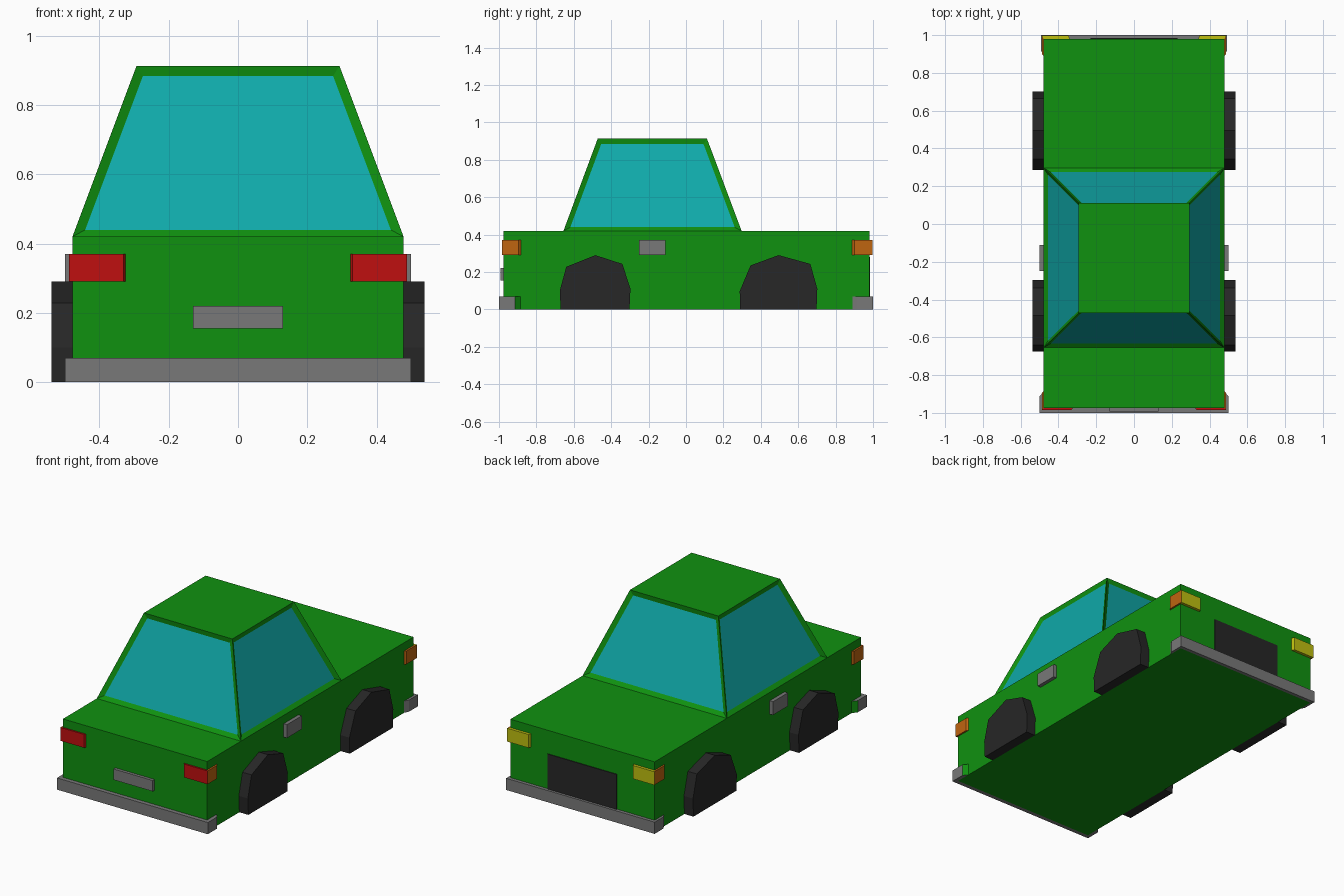
import bpy, bmesh

if "Cube" in bpy.data.objects:
    bpy.data.objects.remove(bpy.data.objects["Cube"])


def material(name, rgb):
    m = bpy.data.materials.new(name)
    m.diffuse_color = (*rgb, 1)
    m.use_nodes = True
    m.node_tree.nodes["Principled BSDF"].inputs["Base Color"].default_value = m.diffuse_color
    return m


GREEN = material("green paint", (0.005, 0.285, 0.005))
GLASS = material("teal glass", (0.005, 0.40, 0.40))
BLACK = material("black rubber", (0.02, 0.02, 0.02))
GREY = material("grey metal", (0.19, 0.19, 0.19))
RED = material("red lamp", (0.52, 0.005, 0.005))
ORANGE = material("orange lamp", (0.52, 0.13, 0.005))
YELLOW = material("yellow lamp", (0.52, 0.52, 0.005))


def finish(name, bm, *mats):
    bmesh.ops.recalc_face_normals(bm, faces=bm.faces)
    me = bpy.data.meshes.new(name)
    bm.to_mesh(me)
    bm.free()
    for m in mats:
        me.materials.append(m)
    ob = bpy.data.objects.new(name, me)
    bpy.context.collection.objects.link(ob)
    return ob


def prism(name, pts, lo, hi, mat, axis="z", side=1):
    """Extrude an outline along z (points are x, y) or x (points are y, z)."""
    bm = bmesh.new()
    if axis == "z":
        place = lambda p, t: (p[0] * side, p[1], t)
    else:
        place = lambda p, t: (t * side, p[0], p[1])
    a = [bm.verts.new(place(p, lo)) for p in pts]
    b = [bm.verts.new(place(p, hi)) for p in pts]
    n = len(pts)
    bm.faces.new(a)
    bm.faces.new(b)
    for i in range(n):
        j = (i + 1) % n
        bm.faces.new((a[i], a[j], b[j], b[i]))
    return finish(name, bm, mat)


def box(name, x0, x1, y0, y1, z0, z1, mat):
    return prism(name, [(x0, y0), (x1, y0), (x1, y1), (x0, y1)], z0, z1, mat)


W, FRONT, BACK = 0.478, -0.975, 0.98

# Lower body
box("body", -W, W, FRONT, BACK, 0, 0.42, GREEN)

# Cabin: tapered block with four recessed windows
bm = bmesh.new()
base = [bm.verts.new(p) for p in ((-W, -0.655, 0.42), (W, -0.655, 0.42),
                                  (W, 0.297, 0.42), (-W, 0.297, 0.42))]
top = [bm.verts.new(p) for p in ((-0.293, -0.472, 0.913), (0.293, -0.472, 0.913),
                                 (0.293, 0.112, 0.913), (-0.293, 0.112, 0.913))]
bm.faces.new(top)
sides = [bm.faces.new((base[i], base[(i + 1) % 4], top[(i + 1) % 4], top[i]))
         for i in range(4)]
bm.normal_update()
bmesh.ops.inset_individual(bm, faces=sides, thickness=0.026, depth=-0.014,
                           use_even_offset=True)
for f in sides:
    f.material_index = 1
finish("cabin", bm, GREEN, GLASS)

# Wheels: flat-bottomed faceted outlines on both sides
wheels = {
    "front": [(-0.67, 0), (-0.675, 0.1), (-0.64, 0.228), (-0.485, 0.29),
              (-0.34, 0.243), (-0.297, 0.11), (-0.302, 0)],
    "back": [(0.29, 0), (0.287, 0.097), (0.345, 0.235), (0.495, 0.29),
             (0.665, 0.243), (0.702, 0.11), (0.698, 0)],
}

for side, label in ((-1, "left"), (1, "right")):
    for end, pts in wheels.items():
        prism(f"{end}_wheel_{label}", pts, W, 0.538, BLACK, "x", side)

    # Door handle
    hx = sorted((W * side, 0.5 * side))
    box(f"door_handle_{label}", *hx, -0.25, -0.11, 0.29, 0.37, GREY)

    # Corner lamps: end-facing part plus an orange part wrapping the side
    for end, y, face, inner, s, mat in (("front", FRONT, -0.985, 0.325, 1, RED),
                                        ("back", BACK, 0.997, 0.34, -1, YELLOW)):
        prism(f"{end}_lamp_{label}",
              [(inner, y), (inner + 0.006, face), (0.488, face), (W, y)],
              0.29, 0.37, mat, side=side)
        prism(f"{end}_side_lamp_{label}",
              [(W, y), (0.488, face), (0.488, y + 0.08 * s), (W, y + 0.092 * s)],
              0.29, 0.37, ORANGE, side=side)

# Wrap-around bumpers; the front one has painted tapered ends
for name, y, face, out, s in (("front_bumper", FRONT, -1.0, 0.5, 1),
                              ("back_bumper", BACK, 1.0, 0.492, -1)):
    half = [(W, y), (W, y + 0.09 * s), (out, y + 0.062 * s), (out, face)]
    pts = half + [(-x, yy) for x, yy in reversed(half)]
    ob = prism(name, pts, 0, 0.07, GREY)
    if s == 1:
        ob.data.materials.append(GREEN)
        for p in ob.data.polygons:
            if p.normal.y > 0.3 and abs(p.normal.x) > 0.3:
                p.material_index = 1

# Blank plate at the front and grille at the back
box("plate", -0.13, 0.13, -0.993, FRONT, 0.155, 0.22, GREY)
box("grille", -0.23, 0.23, BACK, BACK + 0.005, 0.07, 0.28, BLACK)
